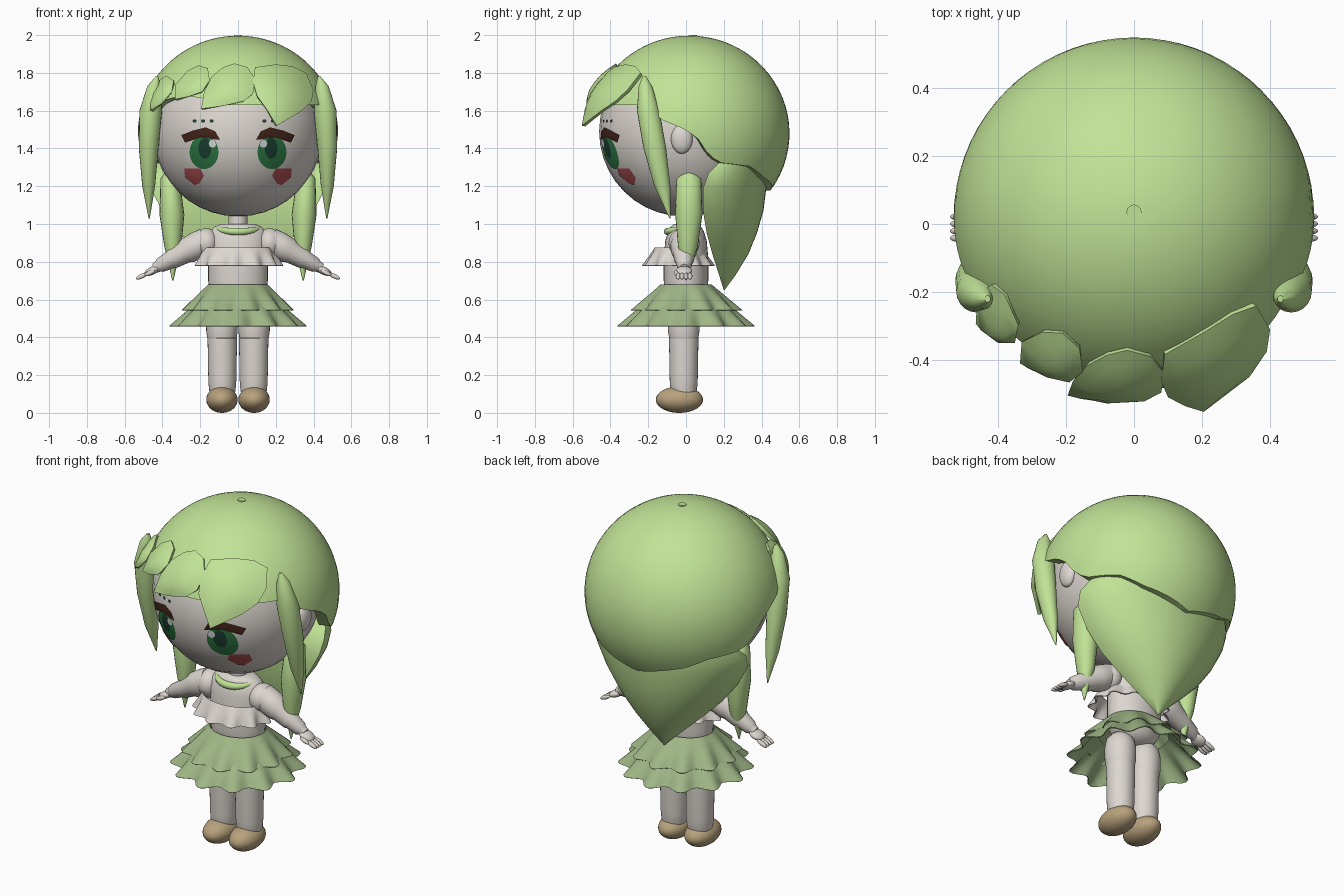
import bpy, bmesh, math
from mathutils import Matrix, Vector

cube = bpy.data.objects.get("Cube")
if cube:
    bpy.data.objects.remove(cube, do_unlink=True)


def material(name, *rgb):
    m = bpy.data.materials.new(name)
    m.use_nodes = True
    m.diffuse_color = (*rgb, 1)
    m.node_tree.nodes["Principled BSDF"].inputs["Base Color"].default_value = (*rgb, 1)
    return m


SKIN = material("pale_skin", .72, .675, .63)
HAIR = material("leaf_green", .53, .77, .305)
SKIRT = material("sage_green", .35, .47, .24)
SHOE = material("tan", .48, .36, .205)
IRIS = material("iris_green", .026, .19, .055)
PUPIL = material("dark_green", .01, .05, .03)
LASH = material("dark_brown", .055, .017, .01)
BLUSH = material("rose", .45, .085, .09)
SHINE = material("highlight", .7, .72, .7)

SIDES = ((1, "left"), (-1, "right"))
HEAD = Vector((0, -.01, 1.49))
CAP = Vector((0, .018, 1.48))
CAP_HEIGHT = .517


def finish(name, bm, mat, thickness=0, face_front=False):
    """Turn a bmesh into a shaded object, optionally thickened inwards."""
    bmesh.ops.recalc_face_normals(bm, faces=bm.faces)
    if face_front and sum(f.normal.y * f.calc_area() for f in bm.faces) > 0:
        bmesh.ops.reverse_faces(bm, faces=bm.faces)
    mesh = bpy.data.meshes.new(name)
    bm.to_mesh(mesh)
    bm.free()
    mesh.materials.append(mat)
    ob = bpy.data.objects.new(name, mesh)
    bpy.context.collection.objects.link(ob)
    bpy.ops.object.select_all(action='DESELECT')
    ob.select_set(True)
    bpy.context.view_layer.objects.active = ob
    if thickness:
        mod = ob.modifiers.new("thickness", 'SOLIDIFY')
        mod.thickness = thickness
        mod.offset = -1
        bpy.ops.object.modifier_apply(modifier=mod.name)
    bpy.ops.object.shade_smooth_by_angle(angle=math.radians(50))
    return ob


def skin_rings(bm, rings, caps=True):
    for a, b in zip(rings, rings[1:]):
        for i in range(len(a)):
            j = (i + 1) % len(a)
            bm.faces.new((a[i], a[j], b[j], b[i]))
    if caps:
        bm.faces.new(rings[0])
        bm.faces.new(rings[-1])


def loft(name, mat, rows, n=32, matrix=Matrix(), flat_front=False):
    """Skin elliptical sections given as (x, y, z, radius x, radius y)."""
    bm = bmesh.new()
    rings = []
    for x, y, z, rx, ry in rows:
        ring = []
        for i in range(n):
            a = math.tau * i / n
            s = max(math.sin(a), 0) if flat_front else math.sin(a)
            ring.append(bm.verts.new(matrix @ Vector((x + rx * math.cos(a), y + ry * s, z))))
        rings.append(ring)
    skin_rings(bm, rings)
    return finish(name, bm, mat)


def frill(name, mat, top, bottom, waves, depth, y=0, phase=0):
    """Wavy flared cloth from top to bottom, each (z, radius x, radius y)."""
    bm = bmesh.new()
    rings, n, steps = [], waves * 8, 6
    for k in range(steps + 1):
        t = k / steps
        z, rx, ry = (p + (q - p) * t for p, q in zip(top, bottom))
        ring = []
        for i in range(n):
            a = math.tau * i / n
            w = 1 + depth * t * (math.cos(waves * a + phase) - 1)
            ring.append(bm.verts.new((rx * w * math.cos(a), y + ry * w * math.sin(a), z)))
        rings.append(ring)
    skin_rings(bm, rings, caps=False)
    return finish(name, bm, mat, .005)


def ball(name, mat, centre, radii, matrix=Matrix()):
    bm = bmesh.new()
    place = matrix @ Matrix.Translation(centre) @ Matrix.Diagonal((*radii, 1))
    bmesh.ops.create_uvsphere(bm, u_segments=32, v_segments=20, radius=1, matrix=place)
    return finish(name, bm, mat)


def patch(name, mat, pts, centre, radius, bulge=0, tip=0, thickness=0, steps=4):
    """Lay an outline of (x, z) points on the front of a sphere; its lowest end lifts by tip."""
    bm = bmesh.new()
    mid = sum((Vector(p) for p in pts), Vector((0, 0))) / len(pts)
    low, high = min(p[1] for p in pts), max(p[1] for p in pts)

    def on_sphere(p, f):
        r = radius + bulge * (1 - f * f) + tip * (high - p.y) / (high - low)
        d = r * r - p.x ** 2 - (p.y - centre.z) ** 2
        return bm.verts.new((p.x, centre.y - math.sqrt(max(d, .01)), p.y))

    hub = on_sphere(mid, 0)
    rings = [[on_sphere(mid.lerp(Vector(p), k / steps), k / steps) for p in pts]
             for k in range(1, steps + 1)]
    skin_rings(bm, rings, caps=False)
    for i in range(len(pts)):
        bm.faces.new((hub, rings[0][i], rings[0][(i + 1) % len(pts)]))
    return finish(name, bm, mat, thickness, True)


def oval(x, z, rx, rz, n=20):
    return [(x + rx * math.cos(math.tau * i / n), z + rz * math.sin(math.tau * i / n))
            for i in range(n)]


# Head and neck
ball("head", SKIN, HEAD, (.45, .45, .45))
loft("neck", SKIN, [(0, 0, .97, .05, .05), (0, 0, 1.08, .05, .05)])

# Hair cap: a dome whose lower edge drops from the forehead to the nape
HAIRLINE = [(0, 1.63), (62, 1.63), (74, 1.55), (88, 1.5), (95, 1.45), (101, 1.37),
            (108, 1.325), (130, 1.305), (145, 1.25), (181, 1.175)]


def hairline(deg):
    raised = .045 * math.sin(math.pi * (deg - 298) / 56) if 298 < deg < 354 else 0
    deg = min(deg, 360 - deg)
    for (a, za), (b, zb) in zip(HAIRLINE, HAIRLINE[1:]):
        if a <= deg < b:
            return za + (zb - za) * (deg - a) / (b - a) + raised


bm = bmesh.new()
n, steps = 72, 24
rings = []
for k in range(1, steps + 2):
    ring = []
    for i in range(n):
        deg = 360 * i / n
        end = math.acos((hairline(deg) - CAP.z) / CAP_HEIGHT)
        th, az = end * min(k, steps) / steps, math.radians(deg)
        size = .87 if k > steps else 1  # last ring turns in to the scalp
        ring.append(bm.verts.new(CAP + size * Vector((
            .53 * math.sin(th) * math.sin(az), -.53 * math.sin(th) * math.cos(az),
            CAP_HEIGHT * math.cos(th) / size))))
    rings.append(ring)
skin_rings(bm, rings, caps=False)
bm.faces.new(rings[0])
finish("hair_cap", bm, HAIR)
loft("crown_button", HAIR, [(0, .035, 1.98, .022, .022), (0, .035, 2, .022, .022)], 16)

# Back hair, gathered to a point
loft("back_hair", HAIR, [
    (0, .18, 1.33, .445, .24), (0, .12, 1.27, .475, .31), (0, .09, 1.19, .465, .335),
    (0, .09, 1.07, .40, .32), (0, .11, .95, .31, .265), (0, .14, .84, .2, .19),
    (0, .175, .73, .085, .088), (0, .2, .65, .004, .004)], 48, flat_front=True)

# Hanging locks on both sides
for s, side in SIDES:
    loft(side + "_front_lock", HAIR, [(s * x, y, z, rx, ry) for x, y, z, rx, ry in (
        (.43, -.22, 1.78, .008, .01), (.445, -.215, 1.73, .035, .035),
        (.462, -.2, 1.6, .06, .06), (.473, -.165, 1.4, .052, .06),
        (.473, -.125, 1.2, .034, .042), (.47, -.085, 1.03, .003, .003))], 20)
    loft(side + "_back_lock", HAIR, [(s * x, y, z, rx, ry) for x, y, z, rx, ry in (
        (.36, .01, 1.275, .025, .03), (.36, .015, 1.24, .05, .065),
        (.35, .015, 1.05, .066, .072), (.345, .01, .88, .045, .052),
        (.345, 0, .7, .003, .003))], 20)

# Leaf-shaped fringe
FRINGE = [
    [(.09, 1.83), (.2, 1.845), (.29, 1.835), (.36, 1.8), (.4, 1.71), (.39, 1.65), (.34, 1.6),
     (.205, 1.52), (.15, 1.61), (.1, 1.68), (.08, 1.75)],
    [(-.08, 1.83), (-.02, 1.85), (.05, 1.83), (.09, 1.77), (.08, 1.69), (.03, 1.65),
     (-.08, 1.625), (-.195, 1.61), (-.18, 1.7), (-.14, 1.78)],
    [(-.27, 1.81), (-.21, 1.84), (-.16, 1.825), (-.15, 1.76), (-.19, 1.7), (-.26, 1.675),
     (-.335, 1.66), (-.33, 1.74)],
    [(-.42, 1.76), (-.38, 1.785), (-.34, 1.76), (-.35, 1.7), (-.4, 1.64), (-.465, 1.6),
     (-.46, 1.69)]]
for i, leaf in enumerate(FRINGE):
    patch("fringe_leaf_%d" % (i + 1), HAIR, leaf, CAP, .537, .022, .035 if i else .07, .02)

# Face details and ears
for s, side in SIDES:
    def mirror(pts):
        return [(s * x, z) for x, z in pts]
    patch(side + "_iris", IRIS, mirror(oval(.18, 1.38, .077, .09)), HEAD, .452)
    patch(side + "_pupil", PUPIL, mirror(oval(.175, 1.4, .034, .055)), HEAD, .454)
    patch(side + "_eye_shine", SHINE, mirror(oval(.135, 1.425, .02, .022, 10)), HEAD, .456)
    patch(side + "_lash", LASH, mirror([
        (.095, 1.445), (.12, 1.49), (.17, 1.512), (.24, 1.495), (.3, 1.47), (.28, 1.43),
        (.2, 1.458)]), HEAD, .455)
    patch(side + "_blush", BLUSH, mirror([
        (.18, 1.255), (.2, 1.295), (.285, 1.295), (.28, 1.245), (.23, 1.205), (.205, 1.215)]),
        HEAD, .452)
    for k in range(3):
        patch("%s_brow_%d" % (side, k + 1), PUPIL,
              mirror(oval(.14 + .045 * k, 1.545, .012, .01, 6)), HEAD, .452)
    ball(side + "_ear", SKIN, (s * .44, -.022, 1.45), (.035, .057, .078))

# Torso, blouse frill and collar
loft("torso", SKIN, [(0, 0, z, rx, ry) for z, rx, ry in (
    (.55, .06, .05), (.58, .12, .09), (.63, .15, .112), (.7, .158, .118), (.82, .158, .118),
    (.91, .165, .11), (.96, .15, .095), (.985, .125, .08), (1, .09, .065))])
frill("blouse_frill", SKIN, (.875, .18, .125), (.78, .24, .195), 11, .08, -.04)
bm = bmesh.new()
rings = []
for i in range(17):
    t = i / 16
    a = math.pi * (1 + t)
    r = .006 + .014 * math.sin(math.pi * t)
    mid = Vector((.115 * math.cos(a), .097 * math.sin(a), .982 - .022 * math.sin(math.pi * t)))
    out = Vector((math.cos(a), math.sin(a), 0))
    rings.append([bm.verts.new(mid + r * (out * math.cos(b) + Vector((0, 0, math.sin(b)))))
                  for b in (math.tau * j / 10 for j in range(10))])
skin_rings(bm, rings)
finish("collar", bm, HAIR)

# Layered skirt
frill("skirt_lower_tier", SKIRT, (.61, .19, .185), (.46, .365, .365), 12, .08)
frill("skirt_upper_tier", SKIRT, (.68, .158, .135), (.545, .30, .30), 11, .08, 0, 2)

# Arms with jointed sleeves and hands
for s, side in SIDES:
    aim = Vector((s * .37, 0, -.2)).to_track_quat('Z', 'Y').to_matrix().to_4x4()
    arm = Matrix.Translation((s * .17, -.01, .912)) @ aim
    ball(side + "_shoulder", SKIN, (s * .167, -.01, .898), (.066, .082, .08))
    loft(side + "_arm", SKIN, [(0, 0, t, r, r) for t, r in (
        (0, .07), (.06, .073), (.11, .069), (.13, .06), (.2, .054), (.215, .047),
        (.275, .039), (.285, .031), (.31, .026))], 24, arm)
    wrist = Matrix.Translation((s * .455, -.01, .752)) @ Vector((s * .37, 0, -.17)).to_track_quat(
        'X', 'Z').to_matrix().to_4x4()
    ball(side + "_palm", SKIN, (0, 0, 0), (.045, .042, .021), wrist)
    for k in range(4):
        ball("%s_finger_%d" % (side, k + 1), SKIN, (.06, .021 * (k - 1.5), -.003),
             (.035, .012, .012), wrist)
    ball(side + "_thumb", SKIN, (.015, 0, -.005), (.03, .012, .012),
         Matrix.Translation((0, -.04, 0)) @ wrist)

# Legs with stockings, and shoes
for s, side in SIDES:
    loft(side + "_thigh", SKIN, [(s * .085, -.012, z, r, r) for z, r in (
        (.36, .07), (.395, .077), (.43, .083), (.5, .085), (.55, .075), (.585, .045))])
    loft(side + "_stocking", SKIN, [(s * .083, -.012, z, r, r) for z, r in (
        (.08, .06), (.12, .07), (.17, .074), (.395, .078), (.4, .07))])
    ball(side + "_shoe", SHOE, (s * .085, -.035, .07), (.083, .125, .07))
